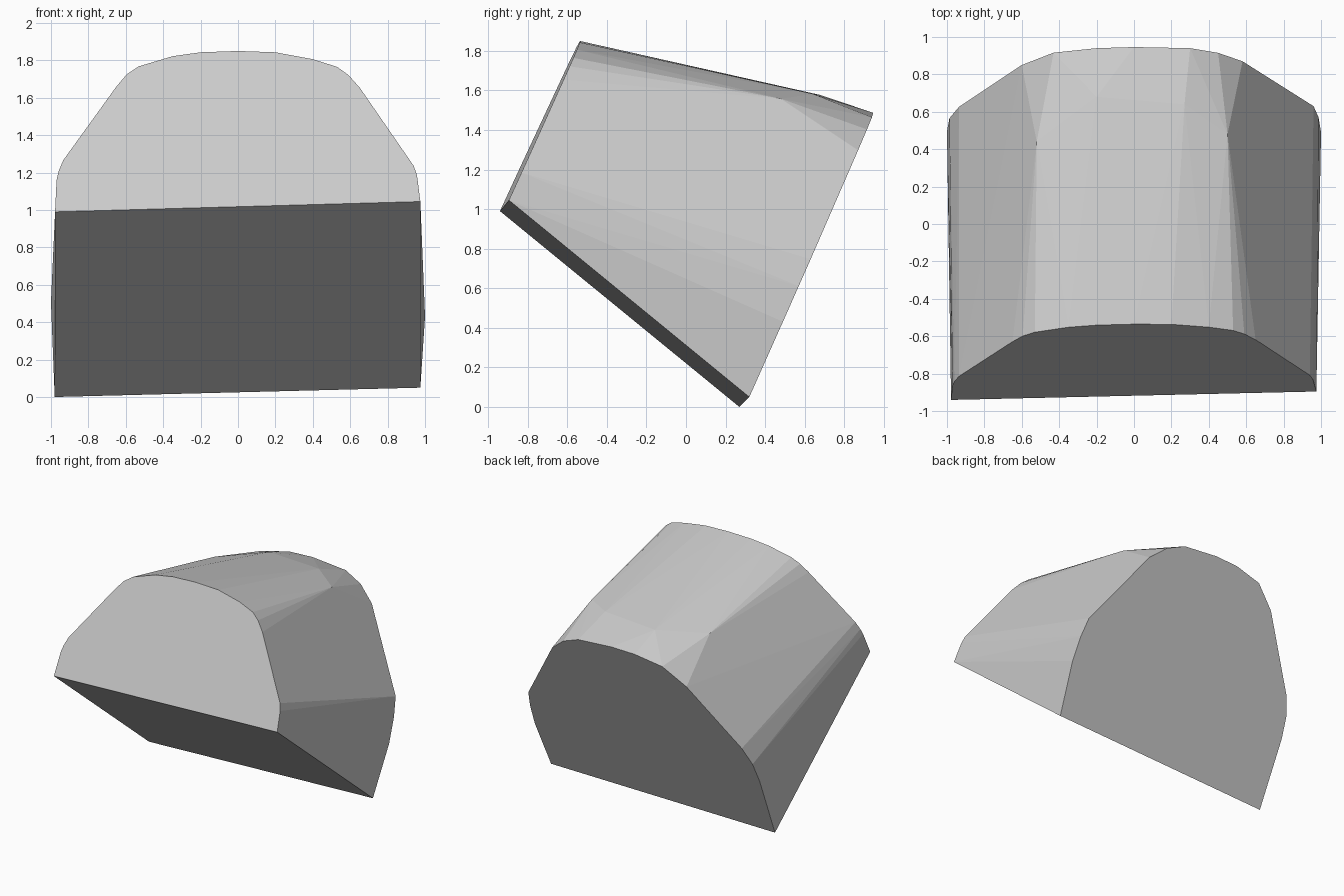
import bpy, bmesh, math

if "Cube" in bpy.data.objects:
    bpy.data.objects.remove(bpy.data.objects["Cube"])


def front_point(x, z):
    """Point on the sloping front cut."""
    return (x, -0.918 + 0.4595 * (z - 1.0175) + 0.0101 * x, z)


def back_point(x, y):
    """Point on the sloping back cut."""
    return (x, y, 0.025 + 2.246 * (y - 0.295) - 0.032 * x)


# Arched outline of the front cut (x, z)
front_outline = [(-0.978, 0.99), (-0.97, 1.16), (-0.96, 1.205), (-0.935, 1.265),
                 (-0.65, 1.66), (-0.595, 1.725), (-0.53, 1.768), (-0.35, 1.822),
                 (-0.2, 1.843), (0, 1.85), (0.2, 1.843), (0.4, 1.806),
                 (0.53, 1.765), (0.59, 1.722), (0.65, 1.655), (0.94, 1.235),
                 (0.957, 1.185), (0.975, 1.045)]

# Arched outline of the back cut (x, y)
back_outline = [(-0.98, 0.27), (-1.0, 0.495), (-0.987, 0.565), (-0.935, 0.627),
                (-0.6, 0.85), (-0.43, 0.916), (-0.2, 0.94), (0, 0.946),
                (0.3, 0.94), (0.45, 0.915), (0.58, 0.87), (0.96, 0.63),
                (0.987, 0.57), (1.0, 0.49), (0.975, 0.32)]

# Corners where the roof bends down towards the back
roof_bend = [(-0.52, 0.44, 1.543), (-0.2, 0.68, 1.577),
             (0.27, 0.64, 1.583), (0.5, 0.48, 1.558)]

points = [front_point(*p) for p in front_outline]
points += [back_point(*p) for p in back_outline]
points += roof_bend

# Faceted convex block stretched over both outlines
bm = bmesh.new()
for p in points:
    bm.verts.new(p)
bmesh.ops.convex_hull(bm, input=bm.verts[:])
loose = [v for v in bm.verts if not v.link_faces]
bmesh.ops.delete(bm, geom=loose, context='VERTS')
bmesh.ops.dissolve_limit(bm, angle_limit=math.radians(0.5),
                         verts=bm.verts[:], edges=bm.edges[:])
bmesh.ops.recalc_face_normals(bm, faces=bm.faces[:])

mesh = bpy.data.meshes.new("arched_block")
bm.to_mesh(mesh)
bm.free()
block = bpy.data.objects.new("arched_block", mesh)
bpy.context.collection.objects.link(block)

# Single plain grey
grey = bpy.data.materials.new("light_grey")
grey.diffuse_color = (0.6, 0.6, 0.6, 1)
grey.use_nodes = True
grey.node_tree.nodes["Principled BSDF"].inputs["Base Color"].default_value = grey.diffuse_color
mesh.materials.append(grey)
